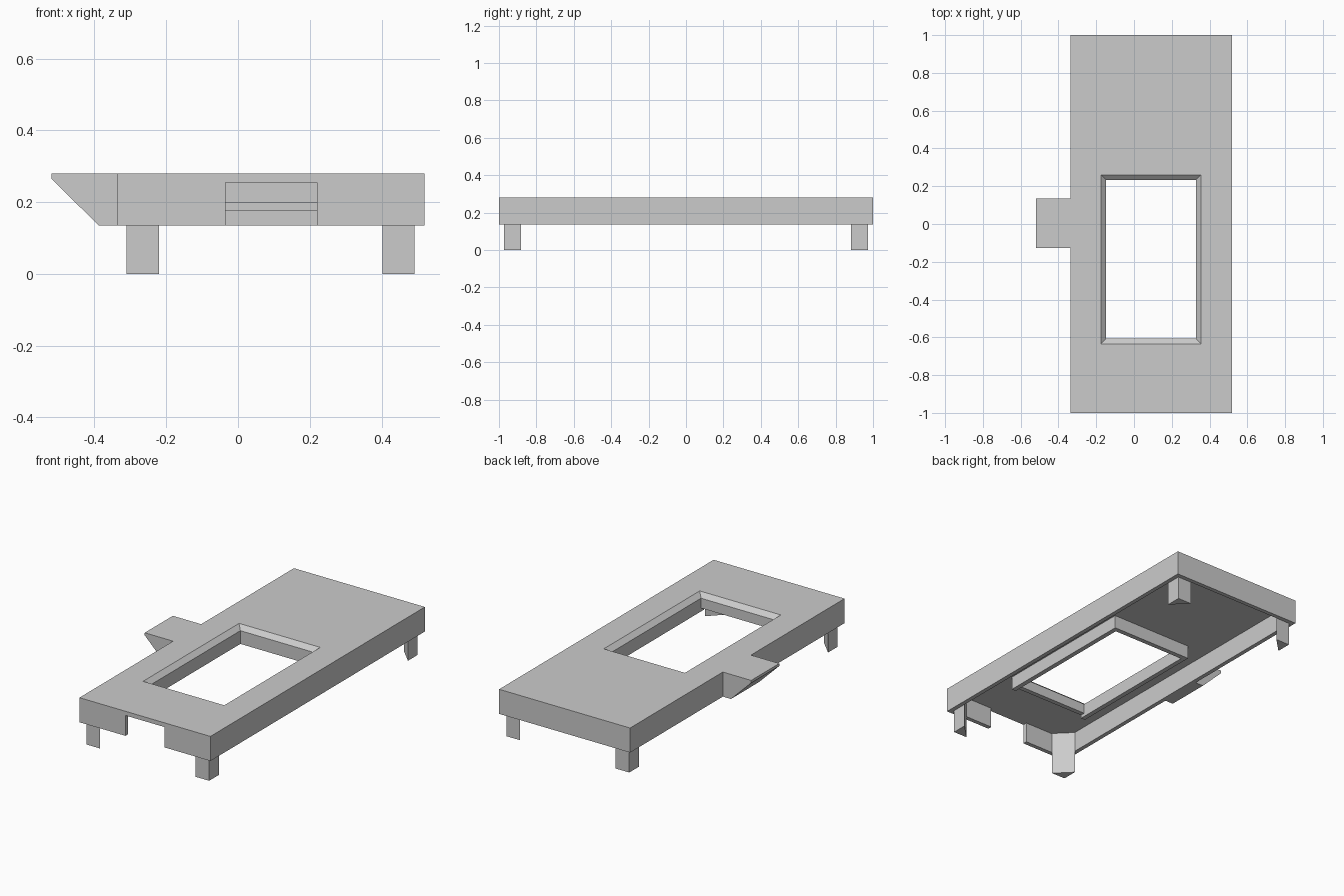
import bpy, bmesh

cube = bpy.data.objects.get("Cube")
if cube:
    bpy.data.objects.remove(cube, do_unlink=True)

grey = bpy.data.materials.new("plain_grey")
grey.use_nodes = True
COLOUR = (0.6, 0.6, 0.6, 1)
grey.diffuse_color = COLOUR
grey.node_tree.nodes["Principled BSDF"].inputs["Base Color"].default_value = COLOUR

# Main levels and outlines (x0, y0, x1, y1)
TOP, ROOF, RIM = 0.28, 0.255, 0.135
WALL = 0.025
OUTER = (-0.335, -1, 0.52, 1)
BEVEL = (-0.175, -0.635, 0.355, 0.26)
HOLE = (-0.147, -0.607, 0.327, 0.232)


def rect(r):
    x0, y0, x1, y1 = r
    return [(x0, y0), (x1, y0), (x1, y1), (x0, y1)]


def loft(name, sections, place=lambda u, v, h: (u, v, h)):
    """Closed solid through (outline, height) sections."""
    bm = bmesh.new()
    rings = [[bm.verts.new(place(u, v, h)) for u, v in pts] for pts, h in sections]
    bm.faces.new(rings[0])
    bm.faces.new(rings[-1])
    n = len(rings[0])
    for a, b in zip(rings, rings[1:]):
        for i in range(n):
            j = (i + 1) % n
            bm.faces.new((a[i], a[j], b[j], b[i]))
    bmesh.ops.recalc_face_normals(bm, faces=bm.faces)
    mesh = bpy.data.meshes.new(name)
    bm.to_mesh(mesh)
    bm.free()
    mesh.materials.append(grey)
    ob = bpy.data.objects.new(name, mesh)
    bpy.context.collection.objects.link(ob)
    return ob


def prism(name, pts, lo, hi, **kw):
    return loft(name, [(pts, lo), (pts, hi)], **kw)


def cut(target, cutter):
    cutter.hide_render = True
    mod = target.modifiers.new("cut", "BOOLEAN")
    mod.operation, mod.solver, mod.object = "DIFFERENCE", "EXACT", cutter
    bpy.context.view_layer.objects.active = target
    bpy.ops.object.modifier_apply(modifier=mod.name)
    bpy.data.objects.remove(cutter, do_unlink=True)


# Hollow cover, open underneath
cover = prism("cover", rect(OUTER), RIM, TOP)
x0, y0, x1, y1 = OUTER
inner = (x0 + WALL, y0 + WALL, x1 - WALL, y1 - WALL)
cut(cover, prism("cavity_cutter", rect(inner), 0, ROOF))

# Front cable notch
cut(cover, prism("notch_cutter", rect((-0.035, -1.1, 0.22, -0.95)), 0, ROOF))

# Window with bevelled rim
cut(cover, loft("window_cutter", [(rect(HOLE), 0.2), (rect(HOLE), ROOF),
                                  (rect(BEVEL), TOP), (rect(BEVEL), 0.35)]))

# Collar below the window: three deep sides and a shallower front
bx0, by0, bx1, by1 = BEVEL
hx0, hy0, hx1, hy1 = HOLE
prism("window_collar", [(bx0, by0), (hx0, by0), (hx0, hy1), (hx1, hy1),
                        (hx1, by0), (bx1, by0), (bx1, by1), (bx0, by1)], 0.177, ROOF)
prism("window_collar_front", rect((hx0, by0, hx1, hy0)), 0.197, ROOF)

# Sloped side tab, drawn in x-z and extended along y
prism("side_tab", [(-0.52, TOP), (-0.52, 0.265), (-0.388, RIM), (x0, RIM), (x0, TOP)],
      -0.127, 0.135, place=lambda u, v, h: (u, h, v))

# Triangular corner legs, long face towards the middle
LEG = 0.09
for side, cx, sx in (("right", -0.31, 1), ("left", 0.492, -1)):
    for end, cy, sy in (("front", -0.972, 1), ("back", 0.972, -1)):
        prism(f"{end}_{side}_leg",
              [(cx, cy), (cx + sx * LEG, cy), (cx, cy + sy * LEG)], 0, ROOF)
